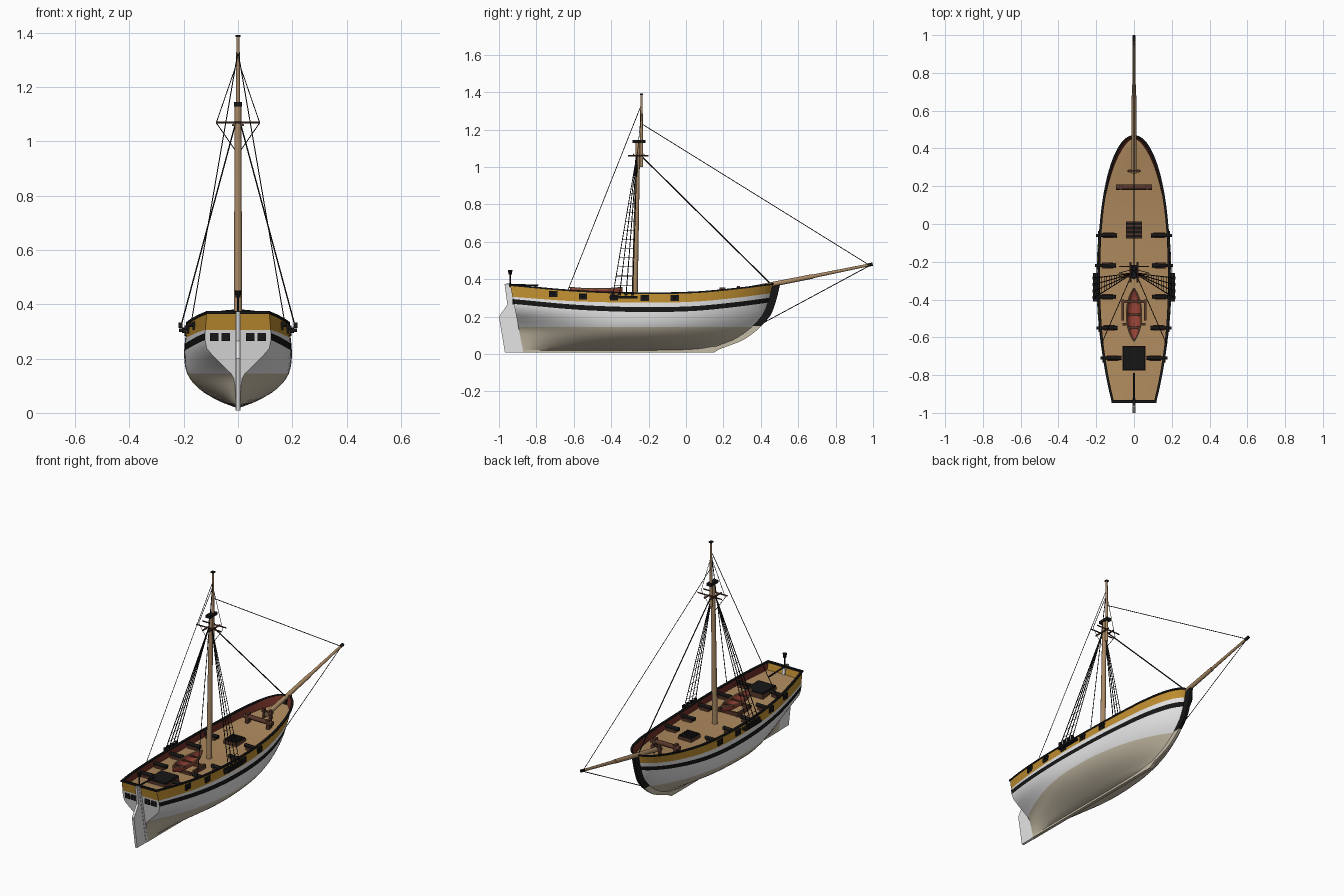
import bpy, bmesh, math
from mathutils import Vector, Matrix

cube = bpy.data.objects.get("Cube")
if cube:
    bpy.data.objects.remove(cube)


def material(name, r, g, b):
    m = bpy.data.materials.new(name)
    m.use_nodes = True
    m.diffuse_color = (r, g, b, 1)
    m.node_tree.nodes["Principled BSDF"].inputs["Base Color"].default_value = (r, g, b, 1)
    return m


white = material("white paint", .78, .78, .78)
gold = material("ochre paint", .52, .27, .03)
black = material("black", .008, .008, .008)
beige = material("bottom beige", .56, .5, .38)
planks = material("deck planks", .42, .25, .11)
spar = material("spar wood", .4, .25, .13)
red = material("bulwark red", .17, .03, .02)
brown = material("dark wood", .1, .04, .025)
boat_red = material("boat red", .34, .06, .04)


def finish(name, bm, *mats, smooth=None):
    bmesh.ops.recalc_face_normals(bm, faces=bm.faces)
    me = bpy.data.meshes.new(name)
    bm.to_mesh(me)
    bm.free()
    ob = bpy.data.objects.new(name, me)
    bpy.context.collection.objects.link(ob)
    for m in mats:
        me.materials.append(m)
    if smooth:
        bpy.ops.object.select_all(action='DESELECT')
        ob.select_set(True)
        bpy.context.view_layer.objects.active = ob
        bpy.ops.object.shade_smooth_by_angle(angle=math.radians(smooth))
    return ob


def add_box(bm, centre, size):
    bmesh.ops.create_cube(bm, size=1, matrix=Matrix.Translation(centre) @ Matrix.Diagonal((*size, 1)))


def add_rod(bm, p, q, r1, r2=None, sides=5):
    p, q = Vector(p), Vector(q)
    d = q - p
    mat = Matrix.Translation((p + q) / 2) @ d.to_track_quat('Z', 'Y').to_matrix().to_4x4()
    bmesh.ops.create_cone(bm, cap_ends=True, segments=sides, radius1=r1, radius2=r2 or r1,
                          depth=d.length, matrix=mat)


def boxes(name, mat, items):
    bm = bmesh.new()
    for c, s in items:
        add_box(bm, c, s)
    return finish(name, bm, mat)


def rods(name, mat, items, sides=5):
    bm = bmesh.new()
    for it in items:
        add_rod(bm, *it, sides=sides)
    return finish(name, bm, mat, smooth=50 if sides > 5 else None)


def prism(name, mat, outline, half):
    """Extrude a (y, z) outline across x."""
    bm = bmesh.new()
    f = bm.faces.new([bm.verts.new((-half, y, z)) for y, z in outline])
    g = bmesh.ops.extrude_face_region(bm, geom=[f])["geom"]
    bmesh.ops.translate(bm, vec=(2 * half, 0, 0), verts=[v for v in g if isinstance(v, bmesh.types.BMVert)])
    return finish(name, bm, mat)


def loft(bm, rows, mat=0, closed=False):
    """Quads between neighbouring rows of points."""
    vs = [[bm.verts.new(p) for p in r] for r in rows]
    n = len(vs[0])
    for a, b in zip(vs, vs[1:]):
        for i in range(n if closed else n - 1):
            j = (i + 1) % n
            bm.faces.new((a[i], a[j], b[j], b[i])).material_index = mat


def curve(points):
    """Smooth function through (position, value) pairs."""
    def slope(i):
        a, b = points[max(i - 1, 0)], points[min(i + 1, len(points) - 1)]
        return (b[1] - a[1]) / (b[0] - a[0])

    def f(x):
        x = min(max(x, points[0][0]), points[-1][0])
        i = max(k for k in range(len(points) - 1) if points[k][0] <= x)
        (x0, y0), (x1, y1) = points[i], points[i + 1]
        h, t = x1 - x0, (x - x0) / (x1 - x0)
        return (y0 * (1 + 2 * t) * (1 - t) ** 2 + y1 * t * t * (3 - 2 * t)
                + h * t * (1 - t) * (slope(i) * (1 - t) - slope(i + 1) * t))
    return f


# Hull lines
sheer = curve([(-.94, .368), (-.6, .338), (-.25, .325), (.05, .33), (.28, .351), (.5, .38)])
stem = curve([(.01, .14), (.03, .19), (.08, .315), (.19, .44), (.28, .48), (.38, .505)])
mid_section = curve([(0, .05), (.07, .33), (.2, .68), (.35, .9), (.5, .985), (.7, 1), (1, .95)])
stern_section = curve([(0, .008), (.25, .012), (.35, .022), (.5, .075), (.65, .118), (1, .115)])
MID = .45


def aft(z):
    return -.872 - .068 * (z - .02) / .35


def hull_point(s, z):
    y = aft(z) + s * (stem(z) - .038 - aft(z))
    w = min(max((z - .02) / (sheer(y) - .02), 0), 1)
    x = .198 * mid_section(w)
    if s < MID:
        u = (1 - s / MID) ** (1.5 + .7 * w)
        x += (stern_section(w) - x) * u
    else:
        v = min((s - MID) / (1 - MID), 1)
        x *= max(1 - v ** 2.4, 0) ** (1.1 - .6 * w)
    return Vector((x, y, z))


def at_y(y, z):
    return hull_point((y - aft(z)) / (stem(z) - .038 - aft(z)), z)


def top(s):
    return sheer(-.94 + s * 1.405)


# Stations crowd together toward the bow
stations = [1 - (1 - i / 44) ** 1.6 for i in range(45)]


def levels(s):
    sh = top(s)
    lo = [.02 + .125 * k / 7 for k in range(8)]
    wale = sh - .1
    hi = [.145 + (wale - .145) * k / 4 for k in range(1, 5)]
    return lo + hi + [sh - .074, sh - .05 - .012 * max(0, 1 - s / MID), sh]


bm = bmesh.new()
grid = []
for s in stations:
    side = [hull_point(s, z) for z in levels(s)]
    ring = [Vector((-p.x, p.y, p.z)) for p in reversed(side)] + side
    grid.append([bm.verts.new(p) for p in ring])
n = len(grid[0])
h = n // 2


def paint(level):
    return 0 if level < 7 else (1, 1, 1, 1, 2, 1, 3)[level - 7]


for a, b in zip(grid, grid[1:]):
    for i in range(n - 1):
        f = bm.faces.new((a[i], a[i + 1], b[i + 1], b[i]))
        f.material_index = paint(max(i - h, h - 2 - i)) if i != h - 1 else 0
for k in range(h - 1):  # transom
    f = bm.faces.new((grid[0][h + k], grid[0][h + k + 1], grid[0][h - 2 - k], grid[0][h - 1 - k]))
    f.material_index = 3 if k == h - 2 else 1
finish("hull", bm, beige, white, black, gold, smooth=40)

# Deck, bulwark lining and cap rail
bm = bmesh.new()
rows = []
for s in stations[:-1]:
    p = hull_point(s, top(s) - .046)
    x = max(p.x - .003, .001)
    rows.append([(x * k / 4, p.y, p.z + .004 * (1 - (k / 4) ** 2)) for k in range(-4, 5)])
loft(bm, rows)
finish("deck", bm, planks, smooth=40)

lining, rail = bmesh.new(), bmesh.new()
for side in (-1, 1):
    inner, cap = [], []
    for s in stations:
        p, q = hull_point(s, top(s)), hull_point(s, top(s) - .05)
        inner.append([(side * max(v.x - .007, 0), v.y, v.z) for v in (p, q)])
        xo, xi = p.x + .004, max(p.x - .009, 0)
        cap.append([(side * x, p.y + .004 * s, p.z + dz) for x, dz in ((xo, -.004), (xo, .005), (xi, .005), (xi, -.004))])
    loft(lining, inner)
    loft(rail, cap, closed=True)
add_box(rail, (0, -.94, .37), (.236, .014, .01))
finish("bulwark_lining", lining, red, smooth=40)
finish("cap_rail", rail, black, smooth=40)

# Stem, keel, rudder and stern details
zs = [.15 + .228 * k / 8 for k in range(9)]
prism("stem", black, [(stem(z), z) for z in zs] + [(stem(z) - .05, z) for z in reversed(zs)], .009)
zs = [.012 + .138 * k / 8 for k in range(9)]
prism("forefoot", beige, [(stem(z), z) for z in zs] + [(stem(z) - .06, z) for z in reversed(zs)], .008)
prism("keel", beige, [(-.872, .008), (.15, .008), (.2, .04), (-.875, .04)], .009)
prism("sternpost", white, [(-.87, .008), (-.885, .008), (-.952, .36), (-.93, .36)], .009)
prism("rudder", white, [(-.882, .008), (-.968, .008), (-1, .2), (-.955, .265), (-.97, .374), (-.945, .374)], .007)
boxes("stern_windows", black, [((sx * x, aft(.28) - .002, .28), (.032, .008, .03))
                               for sx in (-1, 1) for x in (.045, .087)])
rods("tiller", black, [((0, -.96, .372), (0, -.79, .366), .005)])
bm = bmesh.new()
add_rod(bm, (0, -.94, .36), (0, -.94, .425), .004)
add_rod(bm, (0, -.94, .425), (0, -.94, .45), .009, .012, 8)
finish("stern_lantern", bm, black)

# Guns and ports
gun_ys = (-.71, -.55, -.385, -.22, -.06)
ports, carriages, barrels = [], [], []
for y in gun_ys:
    z = sheer(y) - .026
    x = at_y(y, z).x
    for sx in (-1, 1):
        ports.append(((sx * (x + .001), y, z), (.01, .044, .032)))
        carriages.append(((sx * (x - .05), y, z - .012), (.06, .03, .018)))
        barrels.append(((sx * (x - .095), y, z + .004), (sx * (x + .016), y, z + .004), .011, .008))
boxes("gun_ports", black, ports)
boxes("gun_carriages", brown, carriages)
rods("gun_barrels", black, barrels, sides=10)

# Deck fittings
boxes("hatch_coamings", brown, [((0, -.032, .293), (.086, .09, .024)), ((0, -.71, .312), (.12, .13, .03))])
boxes("hatch_covers", black, [((0, -.71, .331), (.115, .125, .01))]
      + [((0, -.065 + .022 * k, .307), (.08, .015, .008)) for k in range(4)])
boxes("windlass_posts", brown, [((sx * .07, .195, .325), (.018, .03, .06)) for sx in (-1, 1)]
      + [((sx * .022, .28, .335), (.012, .016, .06)) for sx in (-1, 1)] + [((0, .28, .348), (.07, .012, .012))])
rods("windlass_barrel", brown, [((-.095, .195, .335), (.095, .195, .335), .014)], sides=8)
boxes("boat_chocks", brown, [((sx * .06, -.455, .3), (.012, .11, .025)) for sx in (-1, 1)]
      + [((0, y, .298), (.12, .014, .02)) for y in (-.53, -.41)])

# Ship's boat
shell, gunwale = [], []
for k in range(17):
    t = -1 + k / 8
    wd, zt = .038 * (1 - abs(t) ** 2.4) + .001, .348 + .008 * t * t
    shell.append([(wd * math.sin(a), -.48 + .14 * t, zt - .042 * math.cos(a) * (1 - .4 * t ** 4))
                  for a in [math.pi * (j / 8 - .5) for j in range(9)]])
    gunwale.append((wd, -.48 + .14 * t, zt))
bm = bmesh.new()
loft(bm, shell)
finish("small_boat", bm, boat_red, smooth=50)
rods("small_boat_gunwale", spar, [((sx * a[0], *a[1:]), (sx * b[0], *b[1:]), .004)
                                  for a, b in zip(gunwale, gunwale[1:]) for sx in (-1, 1)])
boxes("small_boat_thwarts", brown, [((0, y, .342), (.066, .014, .005)) for y in (-.55, -.48, -.41)])

# Mast, topmast and bowsprit
rods("lower_mast", spar, [((0, -.275, .27), (0, -.257, 1.13), .016, .012)], sides=16)
rods("topmast", spar, [((0, -.238, 1.0), (0, -.238, 1.385), .009, .006)], sides=12)
rods("bowsprit", spar, [((0, .27, .335), (0, .68, .416), .014, .012), ((0, .66, .412), (0, .985, .478), .01, .007)], sides=12)
boxes("mast_cap", black, [((0, -.252, 1.136), (.03, .07, .016)), ((0, -.238, 1.388), (.018, .018, .008))])
rods("bowsprit_tip", black, [((0, .97, .475), (0, .998, .481), .009)], sides=8)
rods("crosstrees", brown, [((-.08, y, 1.068), (.08, y, 1.068), .004) for y in (-.28, -.225)]
     + [((sx * .018, -.31, 1.06), (sx * .018, -.2, 1.06), .005) for sx in (-1, 1)])

# Rigging
ropes = [((0, -.235, 1.23), (0, .97, .482), .002), ((0, -.24, 1.06), (0, .45, .378), .0035),
         ((0, .98, .472), (0, .41, .165), .0022)]
channels, deadeyes = [], []
shroud_ys = (-.39, -.355, -.32, -.285)
for sx in (-1, 1):
    ropes += [((0, -.24, 1.33), (sx * .17, -.63, .345), .002),
              ((0, -.238, 1.3), (sx * .08, -.26, 1.068), .0016),
              ((sx * .08, -.26, 1.068), (sx * .012, -.26, .97), .0016)]
    head = Vector((sx * .008, -.262, 1.07))
    feet = [Vector((sx * .21, y, .32)) for y in shroud_ys]
    ropes += [(f, head, .0025) for f in feet]
    for k in range(1, 14):  # ratlines
        t = k * .065
        ropes.append((feet[0].lerp(head, t), feet[-1].lerp(head, t), .0014))
    channels.append(((sx * .203, -.335, .304), (.03, .15, .012)))
    deadeyes += [((sx * .212, y, .322), (.014, .016, .02)) for y in shroud_ys]
rods("rigging", black, ropes, sides=4)
boxes("channels", black, channels)
boxes("deadeyes", black, deadeyes)
